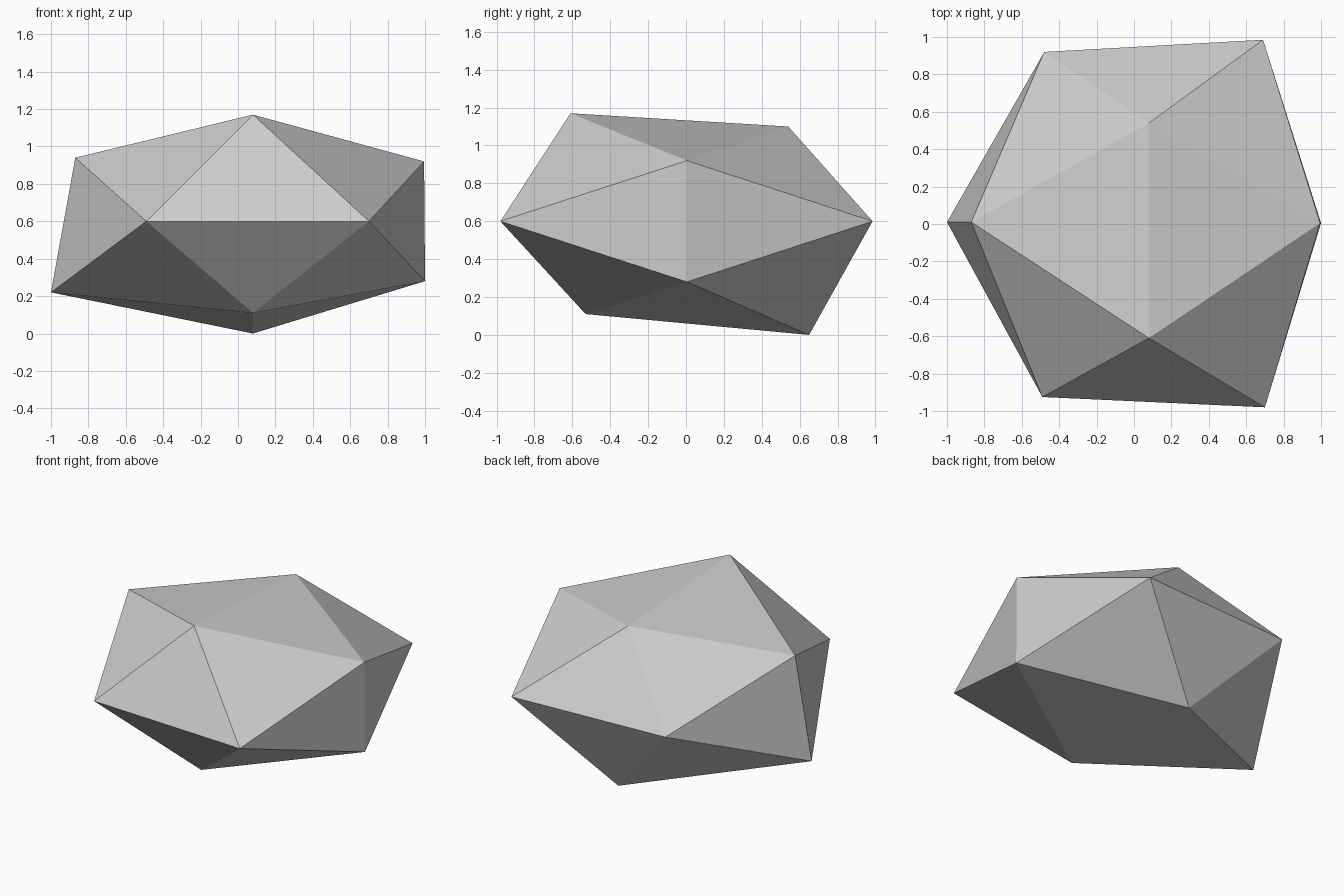
import bpy
import bmesh

if "Cube" in bpy.data.objects:
    bpy.data.objects.remove(bpy.data.objects["Cube"])

# Flat grey stone colour
stone = bpy.data.materials.new("stone_grey")
stone.diffuse_color = (0.6, 0.6, 0.6, 1.0)
stone.use_nodes = True
stone.node_tree.nodes["Principled BSDF"].inputs["Base Color"].default_value = stone.diffuse_color

# Corners of an irregular twenty-sided rock, as opposite pairs
corners = [
    (0.08, -0.61, 1.17), (0.08, 0.54, 1.10),     # top ridge
    (0.08, -0.53, 0.11), (0.08, 0.65, 0.00),     # bottom ridge
    (-0.49, -0.925, 0.60), (0.70, -0.98, 0.60),  # front ridge
    (-0.48, 0.92, 0.60), (0.69, 0.985, 0.60),    # back ridge
    (-0.87, 0.01, 0.94), (-1.00, 0.01, 0.22),    # left ridge
    (0.995, 0.005, 0.92), (1.00, 0.005, 0.28),   # right ridge
]

# Wrap the corners in flat triangles
bm = bmesh.new()
for co in corners:
    bm.verts.new(co)
bmesh.ops.convex_hull(bm, input=bm.verts[:])
bmesh.ops.recalc_face_normals(bm, faces=bm.faces[:])

mesh = bpy.data.meshes.new("rock")
bm.to_mesh(mesh)
bm.free()
mesh.materials.append(stone)
rock = bpy.data.objects.new("rock", mesh)
bpy.context.collection.objects.link(rock)
